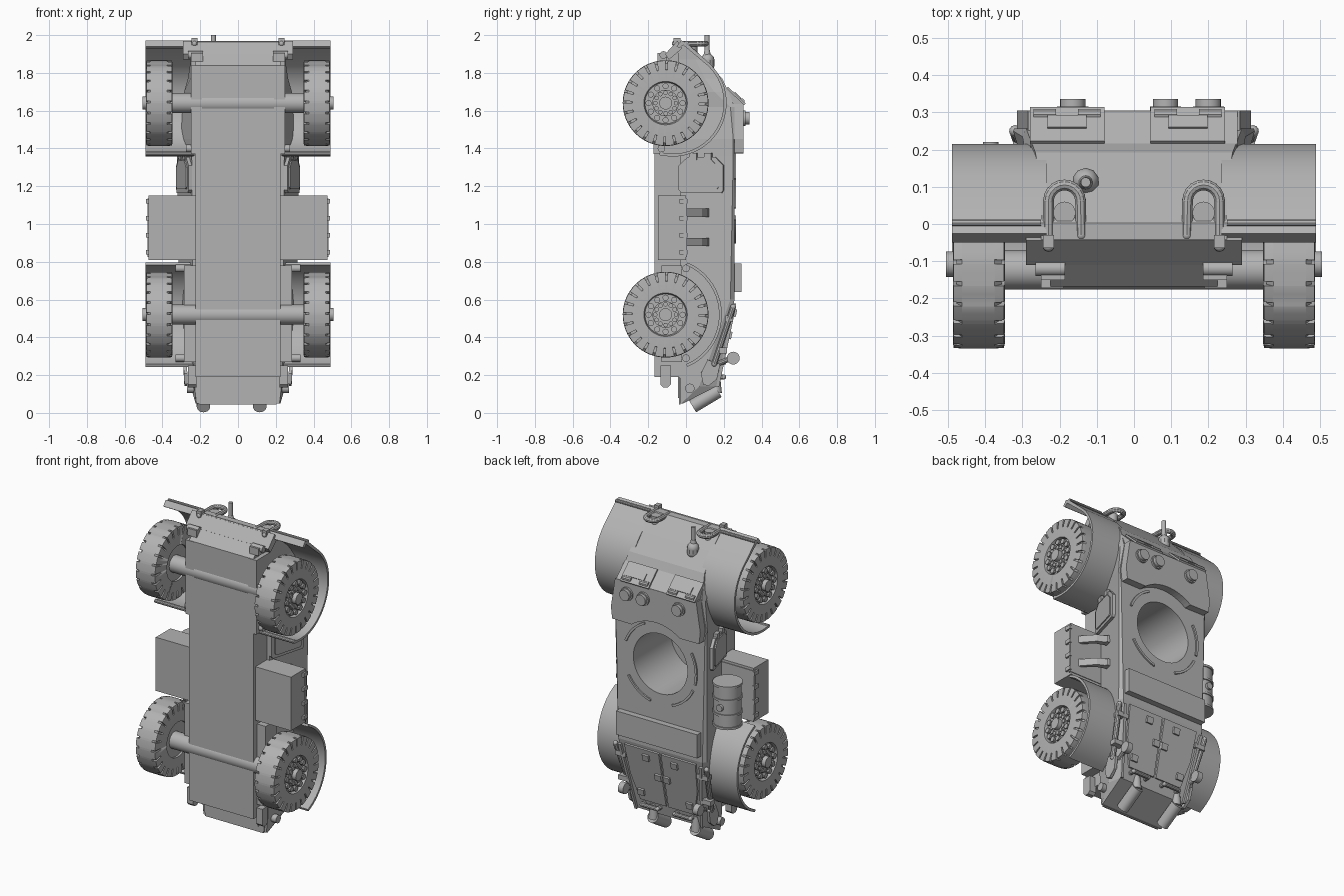
import bpy, bmesh, math
from mathutils import Vector, Matrix

cube = bpy.data.objects.get("Cube")
if cube:
    bpy.data.objects.remove(cube)

paint = bpy.data.materials.new("plain_grey")
paint.use_nodes = True
GREY = (0.45, 0.45, 0.45, 1)
paint.diffuse_color = GREY
paint.node_tree.nodes["Principled BSDF"].inputs["Base Color"].default_value = GREY


def finish(name, bm, mirror=False, smooth=False):
    bmesh.ops.recalc_face_normals(bm, faces=bm.faces)
    me = bpy.data.meshes.new(name)
    bm.to_mesh(me)
    bm.free()
    me.materials.append(paint)
    ob = bpy.data.objects.new(name, me)
    bpy.context.collection.objects.link(ob)
    bpy.ops.object.select_all(action='DESELECT')
    ob.select_set(True)
    bpy.context.view_layer.objects.active = ob
    if smooth:
        bpy.ops.object.shade_smooth_by_angle(angle=math.radians(35))
    if mirror:
        ob.modifiers.new("Mirror", 'MIRROR')
    return ob


def loft(bm, rings, closed=False):
    """Skin a list of equal point rings; cap the ends unless closed."""
    vs = [[bm.verts.new(p) for p in ring] for ring in rings]
    n = len(vs[0])
    for a, b in zip(vs, vs[1:] + vs[:1] if closed else vs[1:]):
        for i in range(n):
            bm.faces.new((a[i], a[(i + 1) % n], b[(i + 1) % n], b[i]))
    if not closed:
        bm.faces.new(vs[0])
        bm.faces.new(vs[-1])


def prism(name, pts, origin, u, v, depth, mirror=False, smooth=False):
    """Outline in the plane u, v raised along their cross product."""
    o, u, v = Vector(origin), Vector(u).normalized(), Vector(v).normalized()
    n = u.cross(v)
    base = [o + u * a + v * b for a, b in pts]
    bm = bmesh.new()
    loft(bm, [base, [p + n * depth for p in base]])
    return finish(name, bm, mirror, smooth)


def side(name, pts, x0, x1, mirror=False, smooth=False):
    return prism(name, pts, (x0, 0, 0), (0, 1, 0), (0, 0, 1), x1 - x0, mirror, smooth)


def rect(x0, x1, y0, y1):
    return [(x0, y0), (x1, y0), (x1, y1), (x0, y1)]


def box(name, lo, hi, mirror=False):
    return side(name, rect(lo[1], hi[1], lo[2], hi[2]), lo[0], hi[0], mirror)


def add_rod(bm, p, q, r, r2=None, segs=20):
    p, q = Vector(p), Vector(q)
    m = Matrix.Translation((p + q) / 2) @ (q - p).to_track_quat('Z', 'Y').to_matrix().to_4x4()
    bmesh.ops.create_cone(bm, cap_ends=True, segments=segs, radius1=r,
                          radius2=r if r2 is None else r2, depth=(q - p).length, matrix=m)


def rod(name, p, q, r, r2=None, mirror=False, segs=20):
    bm = bmesh.new()
    add_rod(bm, p, q, r, r2, segs)
    return finish(name, bm, mirror, True)


def tube(name, pts, r, mirror=False):
    bm = bmesh.new()
    for p, q in zip(pts, pts[1:]):
        add_rod(bm, p, q, r, segs=10)
    for p in pts:
        bmesh.ops.create_uvsphere(bm, u_segments=10, v_segments=6, radius=r,
                                  matrix=Matrix.Translation(p))
    return finish(name, bm, mirror, True)


def arc(cy, cz, r, a0, a1, n):
    angs = [math.radians(a0 + (a1 - a0) * i / n) for i in range(n + 1)]
    return [(cy + r * math.cos(a), cz + r * math.sin(a)) for a in angs]


# Hull: narrow belly and flared upper body, with the turret well cut through
belly = side("lower_hull", [(-.168, .19), (-.168, 1.84), (-.05, 1.96), (-.02, 1.94), (.02, 1.8), (.02, .19)], -.225, .225)
sections = [  # z, (half width, y) at bottom, shoulder and roof
    (.05, .22, -.03, .225, -.025, .22, -.015),
    (.14, .23, -.03, .25, .07, .235, .16),
    (.60, .24, -.03, .312, .235, .295, .257),
    (1.36, .245, -.03, .322, .25, .312, .257),
    (1.45, .245, -.03, .325, .25, .322, .257),
    (1.62, .24, -.03, .30, .235, .29, .257),
    (1.70, .25, -.03, .285, .15, .278, .225),
    (1.77, .25, -.04, .265, .1, .265, .192),
    (1.87, .25, -.04, .25, .05, .25, .1),
    (1.965, .25, -.05, .25, -.04, .25, .003)]
bm = bmesh.new()
loft(bm, [[(w0, y0, z), (wm, ym, z), (w1, y1, z), (-w1, y1, z), (-wm, ym, z), (-w0, y0, z)]
          for z, w0, y0, wm, ym, w1, y1 in sections])
body = finish("upper_hull", bm)
well = rod("well_cutter", (0, -.12, 1.15), (0, .5, 1.15), .19, segs=48)
for ob in (belly, body):
    cut = ob.modifiers.new("Well", 'BOOLEAN')
    cut.object, cut.operation, cut.solver = well, 'DIFFERENCE', 'EXACT'
    bpy.context.view_layer.objects.active = ob
    bpy.ops.object.modifier_apply(modifier=cut.name)
bpy.data.objects.remove(well)

# Raised front roof with a round bite, and guide arcs round the well
bite = arc(0, 1.15, .28, 127, 53, 16)
prism("front_roof", [(-.305, 1.375)] + bite + [(.305, 1.375), (.314, 1.45), (.285, 1.635), (-.285, 1.635), (-.314, 1.45)],
      (0, .305, 0), (1, 0, 0), (0, 0, 1), .06)
side("visor_slope", [(.2, 1.62), (.304, 1.635), (.215, 1.72), (.18, 1.70)], -.278, .278)
for a0 in (20, 150, 205, 285):
    strip = arc(0, 1.15, .262, a0, a0 + 45, 10) + arc(0, 1.15, .248, a0 + 45, a0, 10)
    prism("well_guide", strip, (0, .266, 0), (1, 0, 0), (0, 0, 1), .02)

# Nose lower plate and belly edge rails
side("nose_plate", [(-.045, 1.97), (-.11, 1.90), (-.09, 1.87), (-.02, 1.93)], -.29, .29)
box("belly_rail", (.19, -.172, 1.37), (.25, -.02, 1.84), True)
box("rear_rail", (.225, -.13, .27), (.285, -.02, .78), True)
for z, x, y in ((1.895, .225, -.12), (1.40, .235, -.13), (.765, .29, 0), (.29, .29, 0)):
    rod("rail_pin", (x - .04, y, z), (x + .04, y, z), .02, mirror=True)

# Fenders: the front one runs straight down from the nose into its arc
outer = [(-.05, 1.94), (-.025, 1.972), (0, 1.962)] + arc(-.07, 1.642, .285, 46, -103, 24)
inner = arc(-.07, 1.642, .27, -103, 46, 24) + [(-.015, 1.948), (-.035, 1.93)]
side("front_fender", outer + inner, .235, .49, True, True)
side("rear_fender", arc(-.11, .52, .30, 67, -67, 20) + arc(-.11, .52, .285, -67, 67, 20), .22, .49, True, True)
rod("fender_front_lip", (.25, .003, 1.96), (.49, .003, 1.96), .01, mirror=True, segs=10)
rod("fender_rear_lip", (.23, -.13, 1.372), (.49, -.13, 1.372), .012, mirror=True, segs=10)

# Wheels: lugged tyre, stepped rim, bolts, axle
LUG = [(.347, .11), (.347, .212), (.35, .225), (.374, .227), (.375, .227),
       (.462, .227), (.463, .227), (.485, .225), (.487, .212), (.487, .115), (.465, .108)]
SLOT = [(.347, .11), (.347, .176), (.357, .178), (.357, .21), (.375, .227),
        (.462, .227), (.478, .21), (.478, .178), (.487, .176), (.487, .115), (.465, .108)]
COUNT = 24
WHEEL_Y = -.108
for axle, cz in (("front", 1.64), ("rear", .52)):
    def ring(profile, a):
        return [(x, WHEEL_Y + r * math.cos(a), cz + r * math.sin(a)) for x, r in profile]
    step = math.tau / COUNT
    rings = []
    for i in range(COUNT):
        a, b, c = i * step, (i + .4) * step, (i + .8) * step
        rings += [ring(LUG, a), ring(LUG, b), ring(LUG, c), ring(SLOT, c), ring(SLOT, a + step)]
    bm = bmesh.new()
    loft(bm, rings, True)
    finish(axle + "_tyre", bm, True, True)
    bm = bmesh.new()
    for x0, x1, r in ((.36, .468, .112), (.46, .478, .07), (.47, .505, .034)):
        add_rod(bm, (x0, WHEEL_Y, cz), (x1, WHEEL_Y, cz), r, segs=32)
    for r, size in ((.09, .016), (.055, .012)):
        for y, z in arc(WHEEL_Y, cz, r, 0, 330, 11):
            add_rod(bm, (.46, y, z), (.486, y, z), size, segs=10)
    finish(axle + "_rim", bm, True, True)
    rod(axle + "_axle", (-.36, -.123, cz), (.36, -.123, cz), .053, segs=32)

# Side stowage boxes with clips, straps on the left, drum on the right
box("stowage_box", (.2, -.147, .81), (.475, 0, 1.15), True)
box("stowage_lid", (.22, -.012, .825), (.48, .004, 1.135), True)
for z in (.85, .94, 1.03, 1.12):
    box("box_clip", (.472, -.035, z - .012), (.487, .008, z + .012), True)
for z in (.905, 1.06):
    prism("strap_arm", [(.3, .12), (.27, .125), (.35, .085), (.42, .004), (.40, 0), (.335, .06), (.25, .09)],
          (0, 0, z - .022), (1, 0, 0), (0, 1, 0), .044)
bm = bmesh.new()
add_rod(bm, (-.38, .125, .82), (-.38, .125, 1.09), .081, segs=32)
for z in (.82, .90, .995, 1.08):
    add_rod(bm, (-.38, .125, z), (-.38, .125, z + .014), .087, segs=32)
add_rod(bm, (-.385, .19, .955), (-.385, .22, .955), .021)
finish("drum", bm, False, True)

# Side doors with raised frames, lying on the flared sides
lean = Vector((.077, .28, 0)).normalized()
door = [(-.005, 1.165), (.215, 1.165), (.225, 1.18), (.225, 1.31), (.18, 1.355), (.03, 1.355), (-.02, 1.31), (-.02, 1.18)]
pane = [(.1 + (a - .1) * .8, 1.26 + (b - 1.26) * .8) for a, b in door]
start = (.25, -.015, 0)
prism("door_frame", door, start, lean, (0, 0, 1), .018, True)
prism("door_panel", pane, start, lean, (0, 0, 1), .025, True)
for a in (.06, .14):
    prism("door_hinge", rect(a - .02, a + .02, 1.34, 1.375), start, lean, (0, 0, 1), .024, True)

# Driver visors and periscopes
for x in (-.18, .145):
    for name, w, lo, hi, d in (("visor", .1, -.006, .122, .01), ("visor_window", .052, .03, .075, .016)):
        prism(name, rect(x - w, x + w, lo, hi), (0, .304, 1.635), (1, 0, 0), (0, -.089, .085), -d)
    for dx in (-.06, .06):
        rod("visor_hinge", (x + dx - .03, .294, 1.65), (x + dx + .03, .294, 1.65), .016, segs=10)
for x in (-.165, .085, .2):
    rod("periscope_base", (x, .29, 1.56), (x, .316, 1.56), .042)
    rod("periscope", (x, .31, 1.56), (x, .336, 1.56), .034)

# Nose shackles, lamps and antenna
hoop = [(x, y, 1.955) for x, y in [(.142, -.03)] + arc(.187, .062, .043, 180, 0, 10) + [(.23, -.06)]]
tube("nose_shackle", hoop, .015, True)
rod("nose_lamp", (.187, .03, 1.88), (.187, .03, 1.96), .03, mirror=True)
box("nose_bracket", (.215, -.065, 1.93), (.245, -.03, 1.985), True)
box("nose_foot", (.185, -.15, 1.86), (.25, -.10, 1.905), True)
tube("antenna_ball", [(-.13, .115, 1.84), (-.13, .115, 1.868)], .036)
rod("antenna_base", (-.13, .112, 1.87), (-.13, .112, 1.92), .024, .014)
rod("antenna", (-.13, .112, 1.9), (-.13, .112, 2.0), .013)

# Roof ledge and sloping engine deck with hatches
box("roof_ledge", (-.285, .24, .64), (.285, .295, .79))
slope = Vector((0, .097, .46)).normalized()
corner = Vector((0, .16, .14))
prism("deck_hatch", [(.008, .08), (.19, .08), (.235, .25), (.25, .45), (.008, .45)], corner, (1, 0, 0), slope, -.012, True)
for x, h in ((.1, .40), (.03, .28), (.17, .14)):
    prism("deck_latch", rect(x - .022, x + .022, h - .02, h + .02), corner, (1, 0, 0), slope, -.025, True)
prism("deck_edge", [(.225, 0), (.24, 0), (.295, .44), (.275, .44)], corner, (1, 0, 0), slope, -.015, True)
tube("deck_handle", [(.06, .17, .19), (.06, .2, .19), (.17, .2, .19), (.17, .17, .19)], .013, True)
tube("rear_lamp_arm", [(.25, .17, .26), (.262, .24, .29)], .014, True)
rod("rear_lamp", (.245, .25, .29), (.28, .25, .29), .034, mirror=True)

# Exhausts, rear lower frame and towing eyes
for x in (-.183, .115):
    rod("exhaust", (x, .035, .034), (x, .17, .115), .036)
    rod("exhaust_elbow", (x, .16, .105), (x, .16, .2), .03, .02)
for name, w, a, b, d in (("rear_frame", .225, .045, .20, .008), ("rear_panel", .19, .08, .19, .014)):
    prism(name, [(-w + .02, a), (w - .02, a), (w, b), (-w, b)], (0, -.029, 0), (1, 0, 0), (0, 0, 1), d)
side("tow_bracket", [(-.135, .15), (-.12, .135), (-.095, .135), (-.08, .15), (-.08, .25), (-.135, .25)], .22, .265, True)
rod("side_eye", (.22, .02, .13), (.27, .02, .13), .025, mirror=True)

# Shovel strapped to each rear flank
tube("shovel_handle", [(.32, .25, .56), (.285, .15, .26)], .016, True)
blade = [(-.035, 0), (.035, 0), (.045, -.08), (.015, -.13), (-.015, -.13), (-.045, -.08)]
prism("shovel_blade", blade, (.272, .148, .27), (0, 1, -.35), (.05, .35, 1), .018, True)
for z in (.33, .5):
    box("shovel_clip", (.25, .11 + z * .2, z - .015), (.325, .15 + z * .2, z + .015), True)
